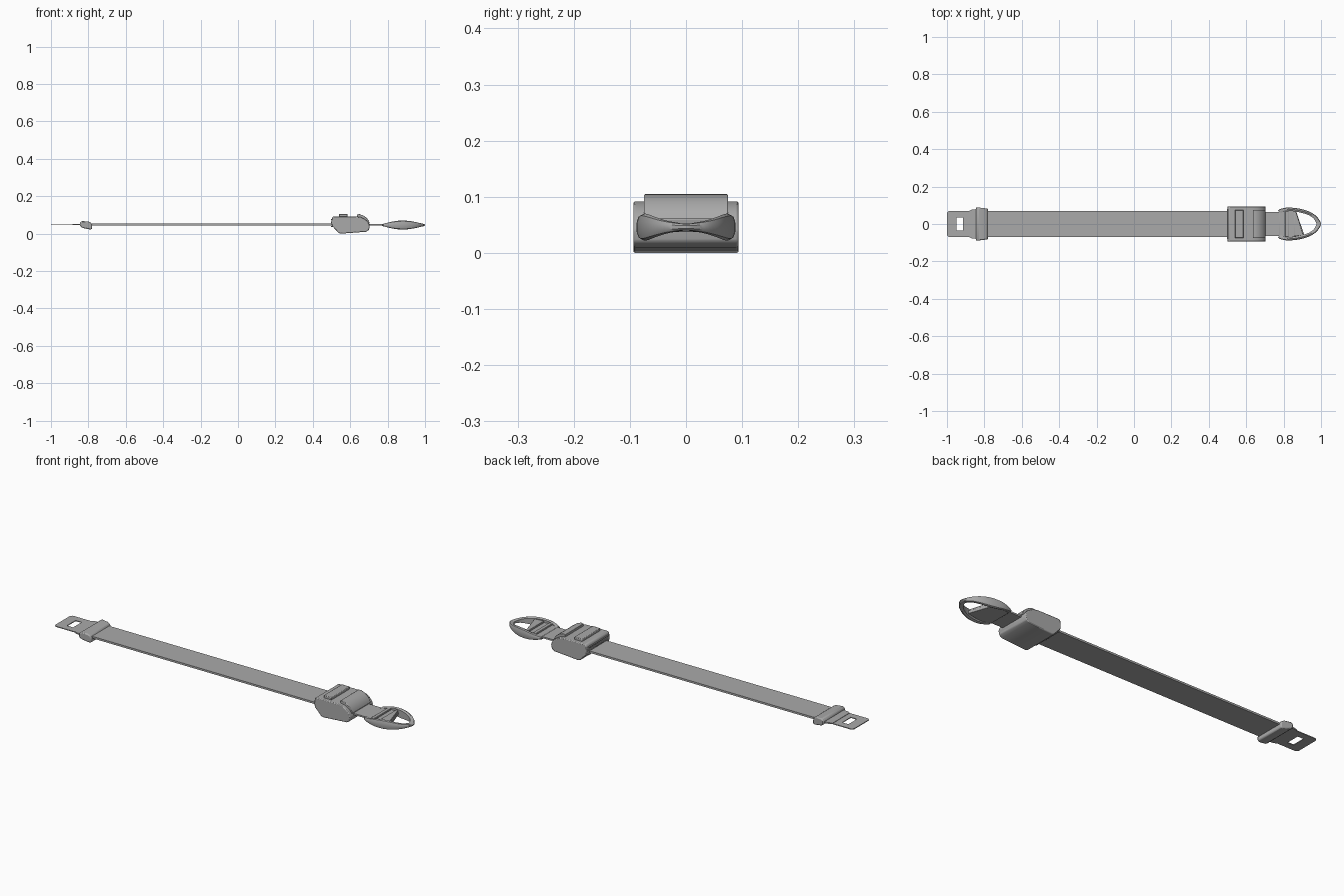
import bpy, bmesh, math
from math import radians
from mathutils import Vector

if "Cube" in bpy.data.objects:
    bpy.data.objects.remove(bpy.data.objects["Cube"])

GREY = (0.40, 0.40, 0.40, 1)
grey = bpy.data.materials.new("plain grey")
grey.use_nodes = True
grey.diffuse_color = GREY
grey.node_tree.nodes["Principled BSDF"].inputs["Base Color"].default_value = GREY


def finish(name, bm, bevel=0, segments=2):
    bmesh.ops.recalc_face_normals(bm, faces=bm.faces)
    mesh = bpy.data.meshes.new(name)
    bm.to_mesh(mesh)
    bm.free()
    ob = bpy.data.objects.new(name, mesh)
    bpy.context.collection.objects.link(ob)
    mesh.materials.append(grey)
    if bevel:
        mod = ob.modifiers.new("edge", "BEVEL")
        mod.width, mod.segments, mod.limit_method = bevel, segments, "ANGLE"
    bpy.ops.object.select_all(action="DESELECT")
    ob.select_set(True)
    bpy.context.view_layer.objects.active = ob
    bpy.ops.object.shade_smooth_by_angle(angle=radians(35))
    return ob


def extrude(name, start, end, bevel=0):
    """Solid between two matching outlines of 3D points."""
    bm = bmesh.new()
    a = [bm.verts.new(p) for p in start]
    b = [bm.verts.new(p) for p in end]
    bm.faces.new(a)
    bm.faces.new(b)
    for i in range(len(a)):
        j = (i + 1) % len(a)
        bm.faces.new((a[i], a[j], b[j], b[i]))
    return finish(name, bm, bevel)


def side_profile(name, pts, half, bevel=0):
    return extrude(name, [(x, -half, z) for x, z in pts], [(x, half, z) for x, z in pts], bevel)


def flat_profile(name, pts, z0, z1, bevel=0):
    return extrude(name, [(x, y, z0) for x, y in pts], [(x, y, z1) for x, y in pts], bevel)


def box(name, x0, x1, half, z0, z1, bevel=0):
    return side_profile(name, [(x0, z0), (x1, z0), (x1, z1), (x0, z1)], half, bevel)


def sweep(name, sections, closed):
    """Skin over equal cross-sections, either in a loop or capped."""
    bm = bmesh.new()
    rows = [[bm.verts.new(p) for p in s] for s in sections]
    n = len(rows[0])
    pairs = list(zip(rows, rows[1:])) + ([(rows[-1], rows[0])] if closed else [])
    for a, b in pairs:
        for i in range(n):
            j = (i + 1) % n
            bm.faces.new((a[i], a[j], b[j], b[i]))
    if not closed:
        bm.faces.new(rows[0])
        bm.faces.new(rows[-1])
    return finish(name, bm)


def smooth_path(pts, steps=4):
    """Catmull-Rom curve through 2D points."""
    p = [Vector(q) for q in pts]
    p = [2 * p[0] - p[1]] + p + [2 * p[-1] - p[-2]]
    out = []
    for a, b, c, d in zip(p, p[1:], p[2:], p[3:]):
        for k in range(steps):
            t = k / steps
            out.append(0.5 * (2 * b + (c - a) * t + (2 * a - 5 * b + 4 * c - d) * t * t
                              + (3 * b - a - 3 * c + d) * t ** 3))
    return out + [p[-2]]


# Webbing
box("strap", -0.80, 0.55, 0.07, 0.043, 0.053)
box("short_strap", 0.68, 0.82, 0.063, 0.043, 0.051)

# Tongue plate with a latch hole
outer = [(-1, -0.06), (-0.99, -0.07), (-0.88, -0.07), (-0.88, 0.07), (-0.99, 0.07), (-1, 0.06)]
inner = [(-0.95, -0.033), (-0.948, -0.035), (-0.915, -0.035),
         (-0.915, 0.035), (-0.948, 0.035), (-0.95, 0.033)]
sweep("tongue_plate", [[(a[0], a[1], 0.046), (a[0], a[1], 0.05), (b[0], b[1], 0.05), (b[0], b[1], 0.046)]
                       for a, b in zip(outer, inner)], True)
flat_profile("tongue_shoulder", [(-0.885, -0.068), (-0.87, -0.076), (-0.84, -0.08),
                                 (-0.84, 0.08), (-0.87, 0.076), (-0.885, 0.068)], 0.045, 0.052)

# Collar around the webbing, narrower toward the strap
collar = [(-0.845, 0.04), (-0.845, 0.058), (-0.835, 0.067), (-0.80, 0.065), (-0.785, 0.058),
          (-0.78, 0.045), (-0.78, 0.025), (-0.79, 0.022), (-0.83, 0.03)]
width = lambda x: 0.09 - 0.13 * (x + 0.845)
extrude("tongue_collar", [(x, -width(x), z) for x, z in collar],
        [(x, width(x), z) for x, z in collar], 0.005)

# Buckle body, raised bar and curved release lever
side_profile("buckle_body", [(0.502, 0.085), (0.51, 0.092), (0.63, 0.092), (0.66, 0.087), (0.685, 0.073),
                             (0.70, 0.055), (0.705, 0.04), (0.70, 0.02), (0.685, 0.01), (0.55, 0),
                             (0.538, 0.004), (0.502, 0.042), (0.5, 0.06)], 0.094, 0.004)
box("buckle_bar", 0.54, 0.585, 0.075, 0.09, 0.105, 0.003)
side_profile("release_lever", [(0.635, 0.088), (0.635, 0.103), (0.65, 0.104), (0.67, 0.097), (0.687, 0.085),
                               (0.70, 0.068), (0.705, 0.055), (0.69, 0.05)], 0.075, 0.002)
for z in (0.036, 0.058, 0.072):
    box("mouth_lip", 0.497, 0.51, 0.08, z, z + 0.006, 0.001)

# Loop: thick rim that tapers to a thin tip
MID = 0.046
outer = [(0.77, 0.074), (0.79, 0.083), (0.83, 0.088), (0.89, 0.081), (0.94, 0.065), (0.975, 0.042), (0.993, 0.018)]
inner = [(0.78, 0.058), (0.80, 0.066), (0.83, 0.07), (0.88, 0.063), (0.925, 0.051), (0.957, 0.033), (0.97, 0.014)]
mirror = lambda pts, tip: smooth_path(pts + [(tip, 0)] + [(x, -y) for x, y in reversed(pts)])
rim = []
for o, i in zip(mirror(outer, 1.0), mirror(inner, 0.975)):
    h = 0.005 + 0.019 * math.sin(math.pi * max(0, min(1, (o.x - 0.765) / 0.24)))
    m = o.lerp(i, 0.15)
    rim.append([(o.x, o.y, MID - 0.4 * h), (o.x, o.y, MID + 0.4 * h), (m.x, m.y, MID + 0.85 * h),
                (*o.lerp(i, 0.5), MID + h), (i.x, i.y, MID + 0.8 * h),
                (i.x, i.y, MID - 0.8 * h), (*o.lerp(i, 0.5), MID - h), (m.x, m.y, MID - 0.85 * h)])
sweep("loop_rim", rim, False)

# Loop web with a slanted edge and two webbing ridges
flat_profile("loop_web", [(0.775, -0.062), (0.83, -0.073), (0.91, -0.058), (0.867, 0.068),
                          (0.83, 0.073), (0.775, 0.062)], 0.037, 0.052, 0.002)
box("webbing_ridge", 0.808, 0.826, 0.069, 0.05, 0.06, 0.002)
flat_profile("slanted_ridge", [(0.855, -0.066), (0.905, -0.06), (0.867, 0.066), (0.855, 0.067)],
             0.05, 0.061, 0.002)
